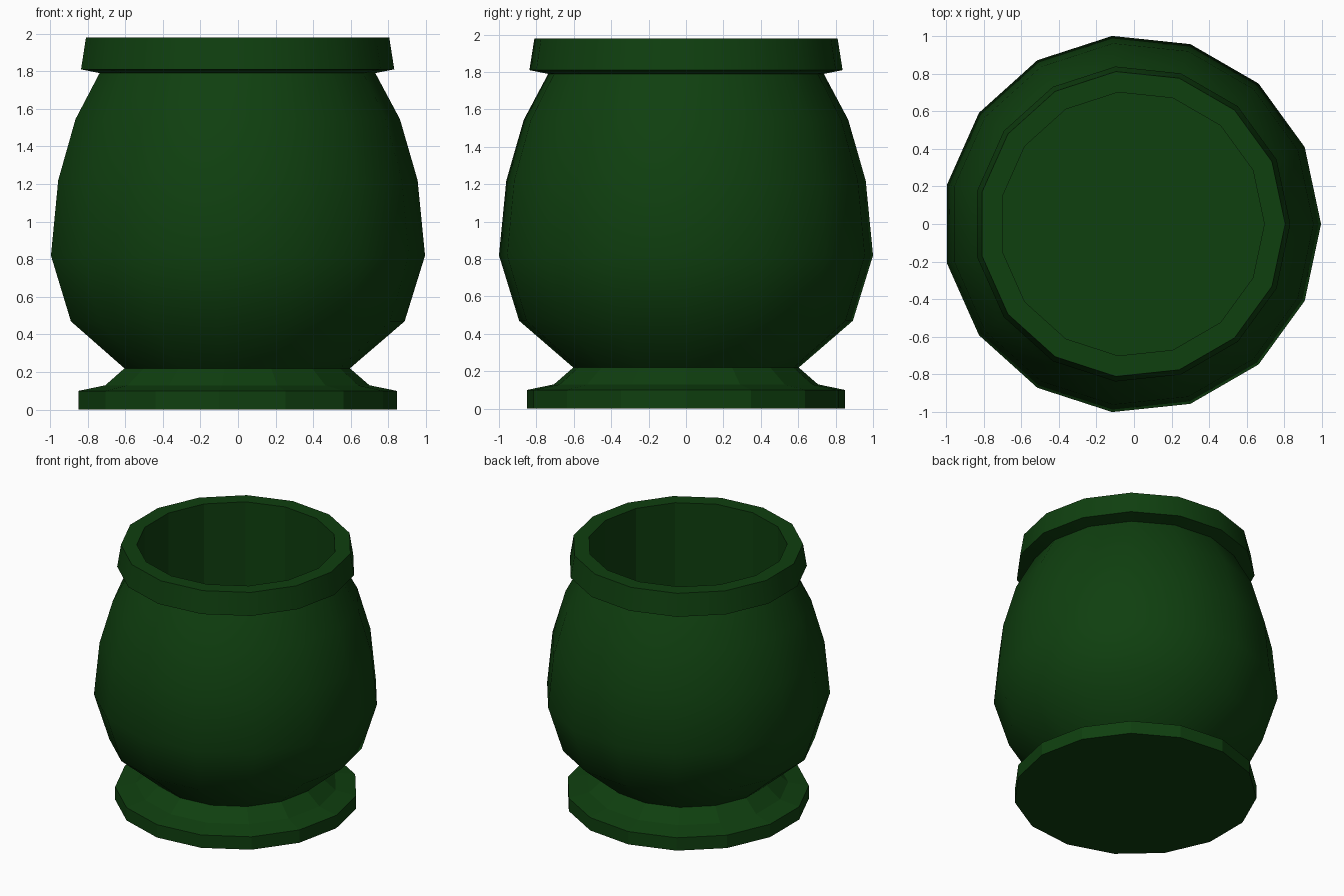
import bpy
import math

if "Cube" in bpy.data.objects:
    bpy.data.objects.remove(bpy.data.objects["Cube"])

SIDES = 15
OFFSET_X = -0.011  # odd side count: shift so the bounds are centred

green = bpy.data.materials.new("dark green")
green.diffuse_color = (0.0048, 0.05, 0.0048, 1)
green.use_nodes = True
green.node_tree.nodes["Principled BSDF"].inputs["Base Color"].default_value = green.diffuse_color


def lathe(name, profile, smooth, cap_start=False, cap_end=False):
    """Turn a (radius, height) profile around z; bottom-to-top faces outward."""
    n = SIDES
    verts = [(r * math.cos(2 * math.pi * j / n) + OFFSET_X,
              r * math.sin(2 * math.pi * j / n), z)
             for r, z in profile for j in range(n)]
    faces = []
    for i in range(len(profile) - 1):
        for j in range(n):
            k = (j + 1) % n
            faces.append((i * n + j, i * n + k, (i + 1) * n + k, (i + 1) * n + j))
    if cap_start:
        faces.append(tuple(reversed(range(n))))
    if cap_end:
        faces.append(tuple(range(len(verts) - n, len(verts))))
    mesh = bpy.data.meshes.new(name)
    mesh.from_pydata(verts, [], faces)
    mesh.materials.append(green)
    if smooth:
        mesh.shade_smooth()
        mesh.set_sharp_from_angle(angle=math.radians(42))
    else:
        mesh.shade_flat()
    obj = bpy.data.objects.new(name, mesh)
    bpy.context.collection.objects.link(obj)
    return obj


# Stepped foot, faceted
lathe("foot", [(0.856, 0), (0.856, 0.10), (0.71, 0.13), (0.606, 0.22)],
      False, cap_start=True)

# Rounded belly
lathe("body", [(0.606, 0.22), (0.897, 0.47), (1.0055, 0.82), (0.966, 1.22),
               (0.872, 1.545), (0.741, 1.79)], True)

# Flared collar with a flat top
lathe("rim", [(0.741, 1.79), (0.842, 1.81), (0.815, 1.98), (0.704, 1.98)], True)

# Straight inner wall and floor
lathe("hollow", [(0.704, 1.98), (0.704, 0.6)], False, cap_end=True)
